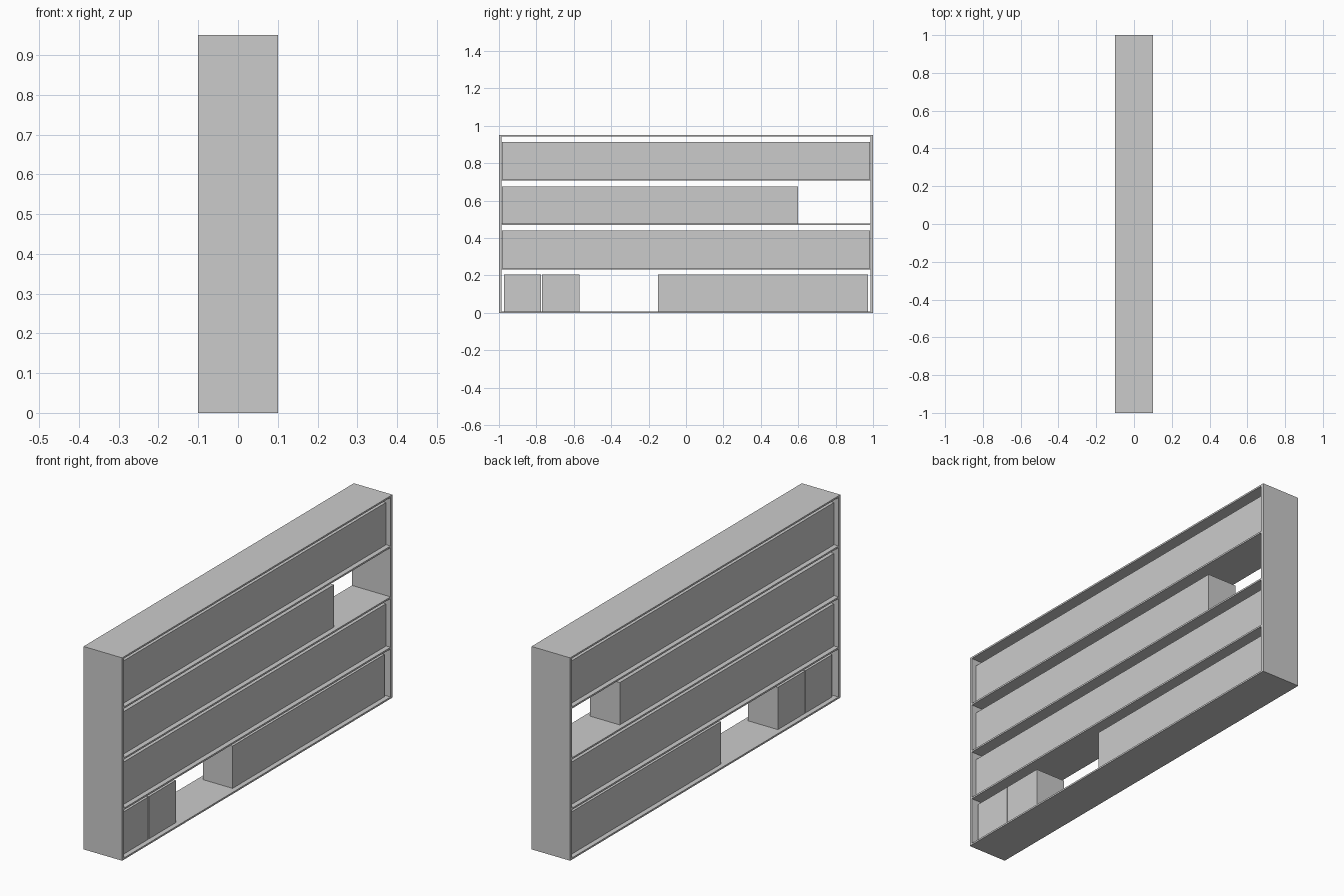
import bpy

if "Cube" in bpy.data.objects:
    bpy.data.objects.remove(bpy.data.objects["Cube"])


def box(name, x, y, z):
    """Axis-aligned box from (min, max) ranges."""
    bpy.ops.mesh.primitive_cube_add(
        size=1, location=[(a + b) / 2 for a, b in (x, y, z)])
    ob = bpy.context.object
    ob.name = name
    ob.scale = [b - a for a, b in (x, y, z)]
    bpy.ops.object.transform_apply(location=False, rotation=False, scale=True)
    return ob


DEPTH = (-0.1, 0.1)      # frame depth
INNER = (-0.077, 0.077)  # contents are set back on both sides
HEIGHT, SIDE, BOARD, STORED = 0.95, 0.014, 0.008, 0.198

# Upright end panels
box("end_panel_left", DEPTH, (-1, -1 + SIDE), (0, HEIGHT))
box("end_panel_right", DEPTH, (1 - SIDE, 1), (0, HEIGHT))

# Base, shelves and top
span = (-1 + SIDE, 1 - SIDE)
for name, top in (("base_board", BOARD), ("shelf_low", 0.241),
                  ("shelf_middle", 0.477), ("shelf_high", 0.715),
                  ("top_board", HEIGHT)):
    box(name, DEPTH, span, (top - BOARD, top))

# Stored blocks on each level: (floor height, y ranges)
levels = [
    (BOARD, [(-0.972, -0.774), (-0.77, -0.57), (-0.15, 0.974)]),
    (0.241, [(-0.984, 0.984)]),
    (0.477, [(-0.984, 0.6)]),
    (0.715, [(-0.984, 0.984)]),
]
for i, (floor, ranges) in enumerate(levels):
    for j, y in enumerate(ranges):
        box(f"stored_row_{i + 1}_block_{j + 1}", INNER, y,
            (floor, floor + STORED))
